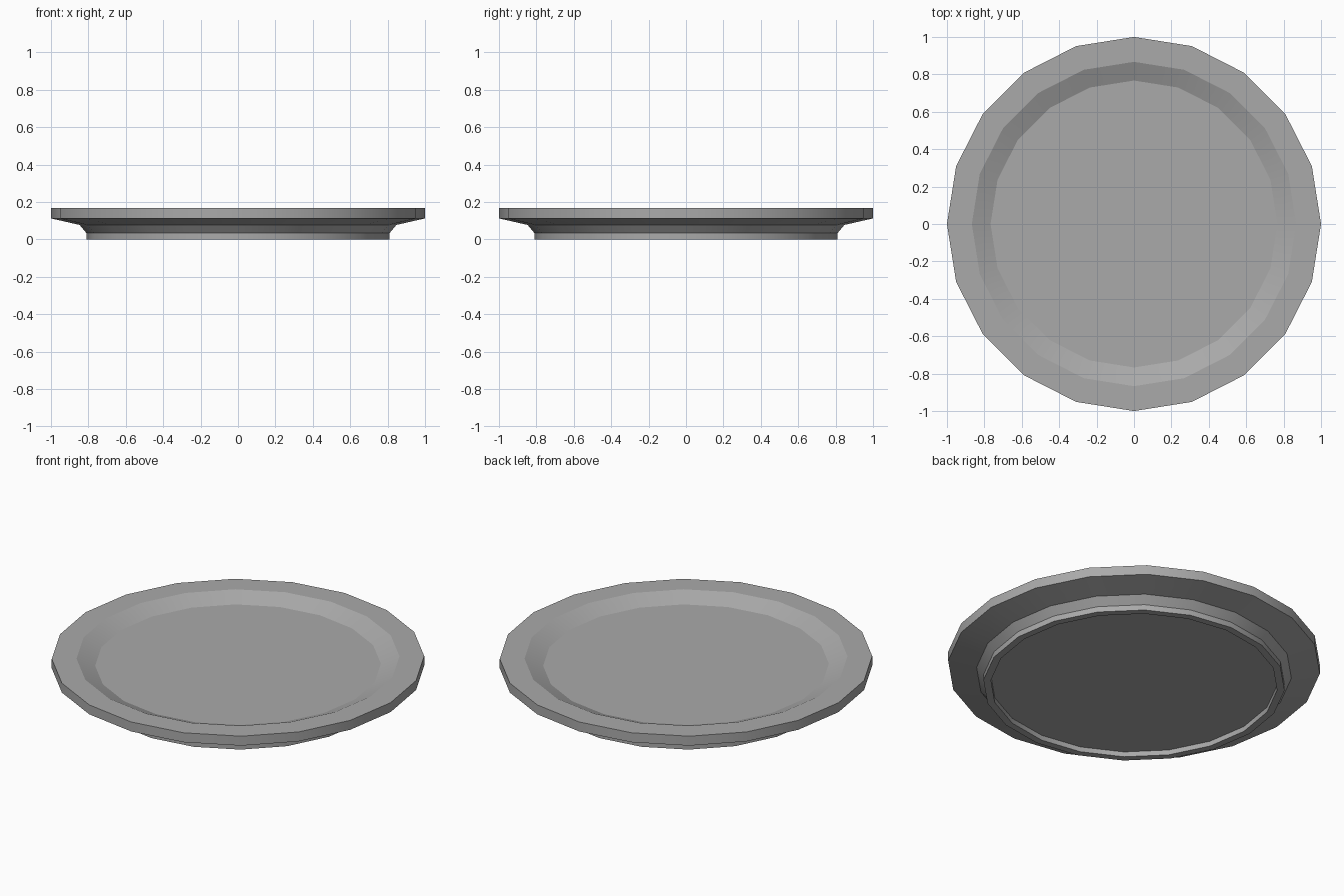
import bpy, bmesh, math

default = bpy.data.objects.get("Cube")
if default:
    bpy.data.objects.remove(default, do_unlink=True)

SIDES = 20

# Single grey glaze
glaze = bpy.data.materials.new("plain_grey")
glaze.use_nodes = True
grey = (0.4, 0.4, 0.4, 1)
glaze.diffuse_color = grey
glaze.node_tree.nodes["Principled BSDF"].inputs["Base Color"].default_value = grey


def lathe(name, profile):
    """Turn a (radius, height) profile into a capped solid."""
    bm = bmesh.new()
    rings = []
    for r, z in profile:
        angles = [2 * math.pi * i / SIDES for i in range(SIDES)]
        rings.append([bm.verts.new((r * math.cos(a), r * math.sin(a), z)) for a in angles])
    for low, high in zip(rings, rings[1:]):
        for i in range(SIDES):
            j = (i + 1) % SIDES
            bm.faces.new((low[i], low[j], high[j], high[i]))
    bm.faces.new(rings[0])
    bm.faces.new(rings[-1])
    bmesh.ops.recalc_face_normals(bm, faces=bm.faces)
    mesh = bpy.data.meshes.new(name)
    bm.to_mesh(mesh)
    bm.free()
    mesh.materials.append(glaze)
    obj = bpy.data.objects.new(name, mesh)
    bpy.context.collection.objects.link(obj)
    return obj


# Recessed base, foot ring, flared underside, rim, then sunken well
plate = lathe("plate", [
    (0.77, 0.03), (0.77, 0), (0.81, 0), (0.81, 0.033),
    (0.847, 0.077), (1, 0.112), (1, 0.168),
    (0.867, 0.168), (0.767, 0.125),
])

# Round the facets while keeping profile edges crisp
bpy.ops.object.select_all(action="DESELECT")
plate.select_set(True)
bpy.context.view_layer.objects.active = plate
bpy.ops.object.shade_smooth_by_angle(angle=math.radians(20))
